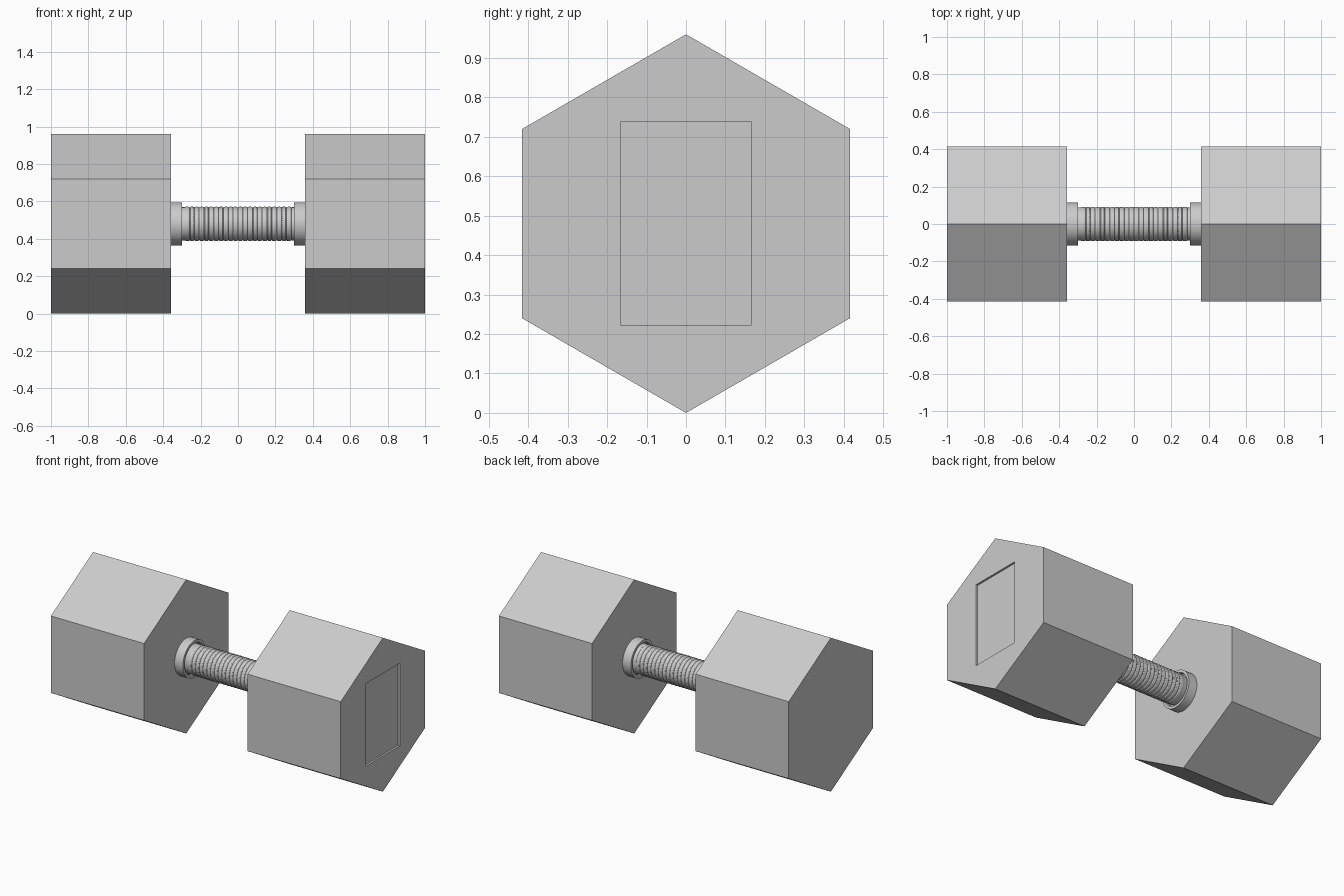
import bpy, bmesh, math

if "Cube" in bpy.data.objects:
    bpy.data.objects.remove(bpy.data.objects["Cube"])

R, MID, INNER, OUTER = 0.48, 0.48, 0.357, 1.0


def lathe(name, profile, sides=48, smooth=True, start=0.0):
    """Revolve (x, radius) points around the dumbbell's long axis."""
    bm = bmesh.new()
    rings = []
    for x, r in profile:
        ring = []
        for i in range(sides):
            a = start + 2 * math.pi * i / sides
            ring.append(bm.verts.new((x, r * math.cos(a), MID + r * math.sin(a))))
        rings.append(ring)
    for a, b in zip(rings, rings[1:]):
        for i in range(sides):
            j = (i + 1) % sides
            bm.faces.new((a[i], a[j], b[j], b[i]))
    bm.faces.new(rings[0])
    bm.faces.new(rings[-1])
    bmesh.ops.recalc_face_normals(bm, faces=bm.faces)
    mesh = bpy.data.meshes.new(name)
    bm.to_mesh(mesh)
    bm.free()
    obj = bpy.data.objects.new(name, mesh)
    bpy.context.collection.objects.link(obj)
    if smooth:
        bpy.ops.object.select_all(action='DESELECT')
        bpy.context.view_layer.objects.active = obj
        obj.select_set(True)
        bpy.ops.object.shade_smooth_by_angle(angle=math.radians(30))
    return obj


# Hexagonal heads and stepped collars on both ends
heads = {}
for side, s in (("left", -1), ("right", 1)):
    heads[side] = lathe(f"{side}_head", [(s * INNER, R), (s * OUTER, R)],
                        sides=6, smooth=False, start=math.pi / 6)
    lathe(f"{side}_collar", [(s * (INNER + 0.005), 0.115), (s * 0.30, 0.115),
                             (s * 0.30, 0.099), (s * 0.312, 0.095),
                             (s * 0.312, 0.08)])

# Shallow rectangular recess in the right end face
bpy.ops.mesh.primitive_cube_add(size=1, location=(OUTER + 0.04, 0, 0.48))
cutter = bpy.context.object
cutter.name = "label_recess_cutter"
cutter.scale = (0.104, 0.333, 0.515)
cutter.hide_render = True
cut = heads["right"].modifiers.new("label_recess", 'BOOLEAN')
cut.operation = 'DIFFERENCE'
cut.solver = 'EXACT'
cut.object = cutter
bpy.context.view_layer.objects.active = heads["right"]
bpy.ops.object.modifier_apply(modifier=cut.name)
bpy.data.objects.remove(cutter, do_unlink=True)

# Grip: plain ends with rounded ridges between them
ridges, half = 22, 0.285
step = 2 * half / ridges
profile = [(-0.33, 0.089), (-half, 0.089)]
for k in range(ridges):
    x = -half + k * step
    profile += [(x + step * 0.15, 0.0905), (x + step * 0.5, 0.092),
                (x + step * 0.85, 0.0905), (x + step, 0.087)]
profile += [(half + 0.004, 0.089), (0.33, 0.089)]
lathe("ridged_grip", profile)
